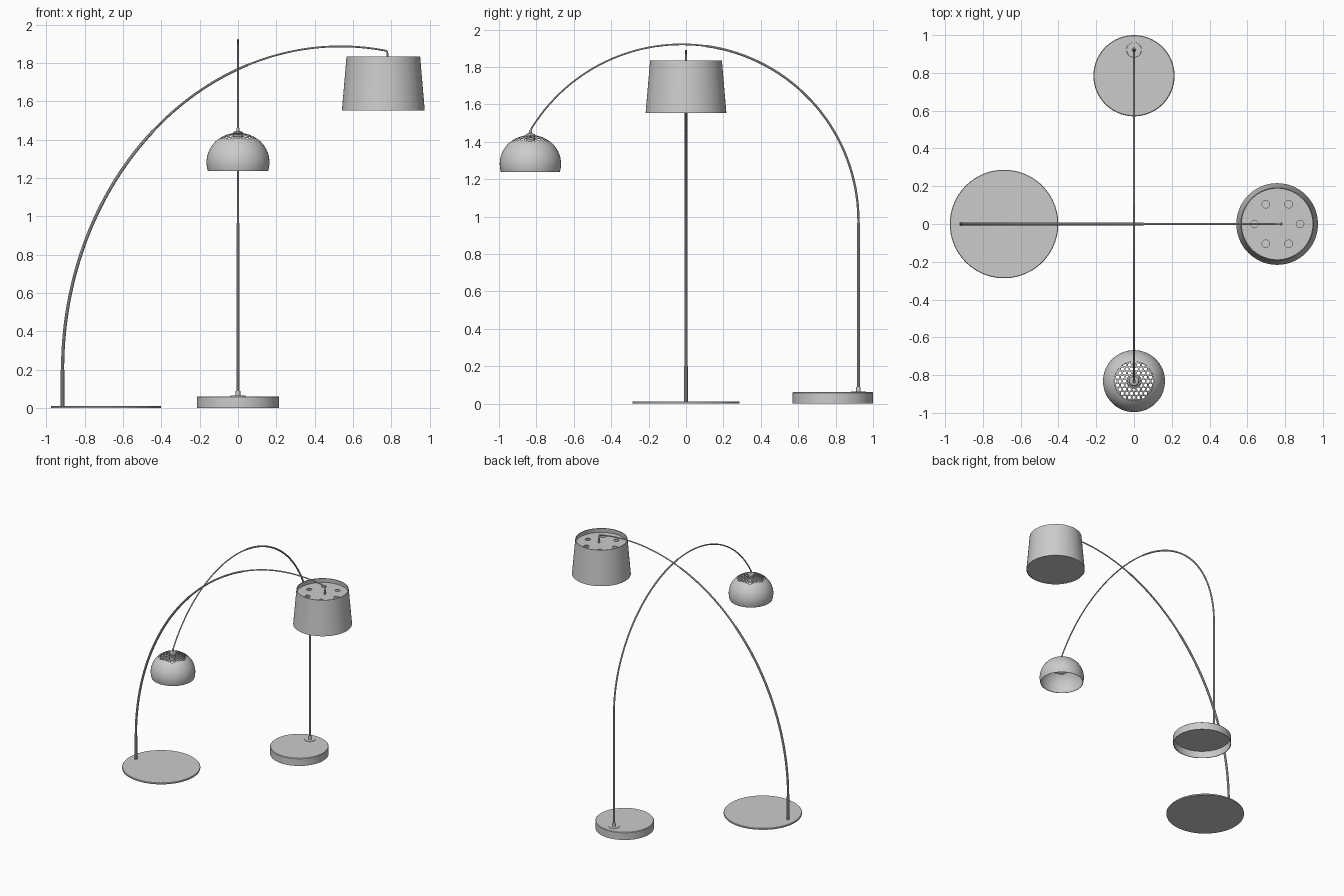
import bpy, bmesh, math
from math import sin, cos, pi, radians, sqrt

if "Cube" in bpy.data.objects:
    bpy.data.objects.remove(bpy.data.objects["Cube"])


def finish(name, bm, smooth=True):
    bmesh.ops.remove_doubles(bm, verts=bm.verts, dist=1e-5)
    bmesh.ops.recalc_face_normals(bm, faces=bm.faces)
    me = bpy.data.meshes.new(name)
    bm.to_mesh(me)
    bm.free()
    ob = bpy.data.objects.new(name, me)
    bpy.context.collection.objects.link(ob)
    select(ob)
    if smooth:
        bpy.ops.object.shade_smooth_by_angle(angle=radians(35))
    return ob


def select(ob):
    bpy.ops.object.select_all(action='DESELECT')
    ob.select_set(True)
    bpy.context.view_layer.objects.active = ob


def lathe(name, cx, cy, profile, n=64, closed=False):
    """Revolve (radius, z) points around a vertical axis."""
    bm = bmesh.new()
    pts = profile + profile[:1] if closed else profile
    rings = [[bm.verts.new((cx + r * cos(2 * pi * i / n), cy + r * sin(2 * pi * i / n), z))
              for i in range(n)] for r, z in pts]
    for a, b in zip(rings, rings[1:]):
        for i in range(n):
            j = (i + 1) % n
            bm.faces.new((a[i], a[j], b[j], b[i]))
    return finish(name, bm)


def curve_to_mesh(name, cu):
    ob = bpy.data.objects.new(name, cu)
    bpy.context.collection.objects.link(ob)
    select(ob)
    bpy.ops.object.convert(target='MESH')
    ob = bpy.context.view_layer.objects.active
    bpy.ops.object.shade_smooth_by_angle(angle=radians(35))
    return ob


def add_spline(cu, pts, cyclic=False):
    s = cu.splines.new('POLY')
    s.points.add(len(pts) - 1)
    for p, co in zip(s.points, pts):
        p.co = (*co, 1)
    s.use_cyclic_u = cyclic


def tube(name, pts, r):
    cu = bpy.data.curves.new(name, 'CURVE')
    cu.dimensions = '3D'
    cu.bevel_depth = r
    cu.bevel_resolution = 3
    cu.use_fill_caps = True
    add_spline(cu, pts)
    return curve_to_mesh(name, cu)


def circle(cx, cy, r, n):
    return [(cx + r * cos(2 * pi * i / n), cy + r * sin(2 * pi * i / n), 0) for i in range(n)]


def arc(c, a, b, t0, t1, n=24):
    """Elliptical arc as (horizontal, z) pairs."""
    return [(c[0] + a * cos(t0 + (t1 - t0) * i / n), c[1] + b * sin(t0 + (t1 - t0) * i / n))
            for i in range(n + 1)]


# ---------- Drum lamp: flat base ----------
lathe("drum_lamp_base", -0.688, 0,
      [(0, 0), (0.287, 0), (0.287, 0.009), (0.284, 0.012), (0, 0.012)], 96)

# Drum lamp: telescoping arched pole
C, A, B = (0.535, 0.2), 1.45, 1.687


def ang(x):
    return math.acos(max(-1.0, min(1.0, (x - C[0]) / A)))


def drum_arc(x0, x1):
    return [(x, 0, z) for x, z in arc(C, A, B, ang(x0), ang(x1), 28)]


tube("drum_lamp_pole_foot", [(-0.915, 0, 0.01), (-0.915, 0, 0.2)], 0.0105)
tube("drum_lamp_pole_lower", drum_arc(-0.915, -0.44), 0.0088)
tube("drum_lamp_pole_middle", drum_arc(-0.44, 0.05), 0.0068)
tube("drum_lamp_pole_upper", drum_arc(0.05, 0.772) + [(0.778, 0, 1.859), (0.779, 0, 1.85),
     (0.779, 0, 1.80)], 0.005)
tube("drum_lamp_stem_sleeve", [(0.779, 0, 1.795), (0.779, 0, 1.835)], 0.008)

# Drum lamp: tapered shade and diffuser
SX = 0.758
lathe("drum_shade", SX, 0, [(0.216, 1.553), (0.192, 1.834), (0.187, 1.834), (0.211, 1.553)],
      96, closed=True)
lathe("drum_diffuser", SX, 0, [(0, 1.558), (0.212, 1.558), (0.212, 1.562), (0, 1.562)], 96)

# Drum lamp: top plate with six vent holes
plate = bpy.data.curves.new("drum_top_plate", 'CURVE')
plate.dimensions = '2D'
plate.fill_mode = 'BOTH'
plate.extrude = 0.002
add_spline(plate, circle(0, 0, 0.191, 96), True)
for k in range(6):
    add_spline(plate, circle(0.121 * cos(k * pi / 3), 0.121 * sin(k * pi / 3), 0.02, 24), True)
curve_to_mesh("drum_top_plate", plate).location = (SX, 0, 1.798)

# ---------- Dome lamp: hollow round base and collar ----------
lathe("dome_lamp_base", 0, 0.785,
      [(0, 0.062), (0.211, 0.062), (0.215, 0.058), (0.215, 0), (0.21, 0), (0.21, 0.056), (0, 0.056)], 96)
PY = 0.922
lathe("dome_lamp_collar", 0, PY, [(0, 0.065), (0.039, 0.065), (0.041, 0.06)], 40)
lathe("dome_lamp_pole_socket", 0, PY,
      [(0, 0.06), (0.012, 0.06), (0.012, 0.09), (0, 0.09)], 24)

# Dome lamp: straight pole and arched arm
CB, RB = (-0.022, 0.977), 0.944


def dome_arc(t0, t1):
    return [(0, y, z) for y, z in arc(CB, RB, RB, t0, t1, 32)]


mid, end = math.acos(0.125 / RB), math.acos(-0.803 / RB)
tube("dome_lamp_pole", [(0, PY, 0.06), (0, PY, 0.965)], 0.0085)
tube("dome_lamp_arm_lower", [(0, PY, 0.96)] + dome_arc(0, mid), 0.0065)
tube("dome_lamp_arm_upper", dome_arc(mid, end) + [(0, -0.831, 1.455), (0, -0.832, 1.425)], 0.0048)

# Dome shade: thin shell open at the bottom
DY, DZ, DR, DH = -0.832, 1.282, 0.164, 0.156
t_low, t_top = math.asin(-0.044 / DH), math.acos(0.105 / DR)
outer = arc((0, DZ), DR, DH, t_low, t_top, 20)
inner = arc((0, DZ), DR - 0.003, DH - 0.003, t_top, t_low, 20)
lathe("dome_shade", 0, DY, outer + inner, 72, closed=True)

# Dome cap: hexagonal cells with holes, draped over the dome
bm = bmesh.new()
pitch = 0.025


def drape(x, y):
    r = min(sqrt(x * x + y * y), 0.15)
    return bm.verts.new((x, DY + y, DZ + (DH - 0.0015) * sqrt(1 - (r / DR) ** 2)))


for row in range(-6, 7):
    for col in range(-6, 7):
        x, y = (col + 0.5 * (row % 2)) * pitch, row * pitch * sqrt(3) / 2
        d = sqrt(x * x + y * y)
        if d > 0.118:
            continue

        def ring(rad):
            return [drape(x + rad * cos(k * pi / 3 + pi / 6), y + rad * sin(k * pi / 3 + pi / 6))
                    for k in range(6)]
        out = ring(pitch / sqrt(3))
        if 0.02 < d < 0.104:
            hole = ring(0.0098)
            for k in range(6):
                j = (k + 1) % 6
                bm.faces.new((out[k], out[j], hole[j], hole[k]))
        else:
            bm.faces.new(out)
cap = finish("dome_perforated_cap", bm)
mod = cap.modifiers.new("thickness", 'SOLIDIFY')
mod.thickness = 0.002

# Dome lamp: hanger, bulb socket and bulb
lathe("dome_hanger", 0, DY, [(0, 1.432), (0.027, 1.434), (0.024, 1.441), (0.009, 1.446),
                             (0.008, 1.462), (0, 1.462)], 32)
lathe("bulb_socket", 0, DY, [(0, 1.436), (0.024, 1.436), (0.024, 1.375), (0, 1.375)], 32)
lathe("bulb", 0, DY, [(0.018, 1.38)] + arc((0, 1.348), 0.04, 0.036, radians(55), -pi / 2, 14), 32)
